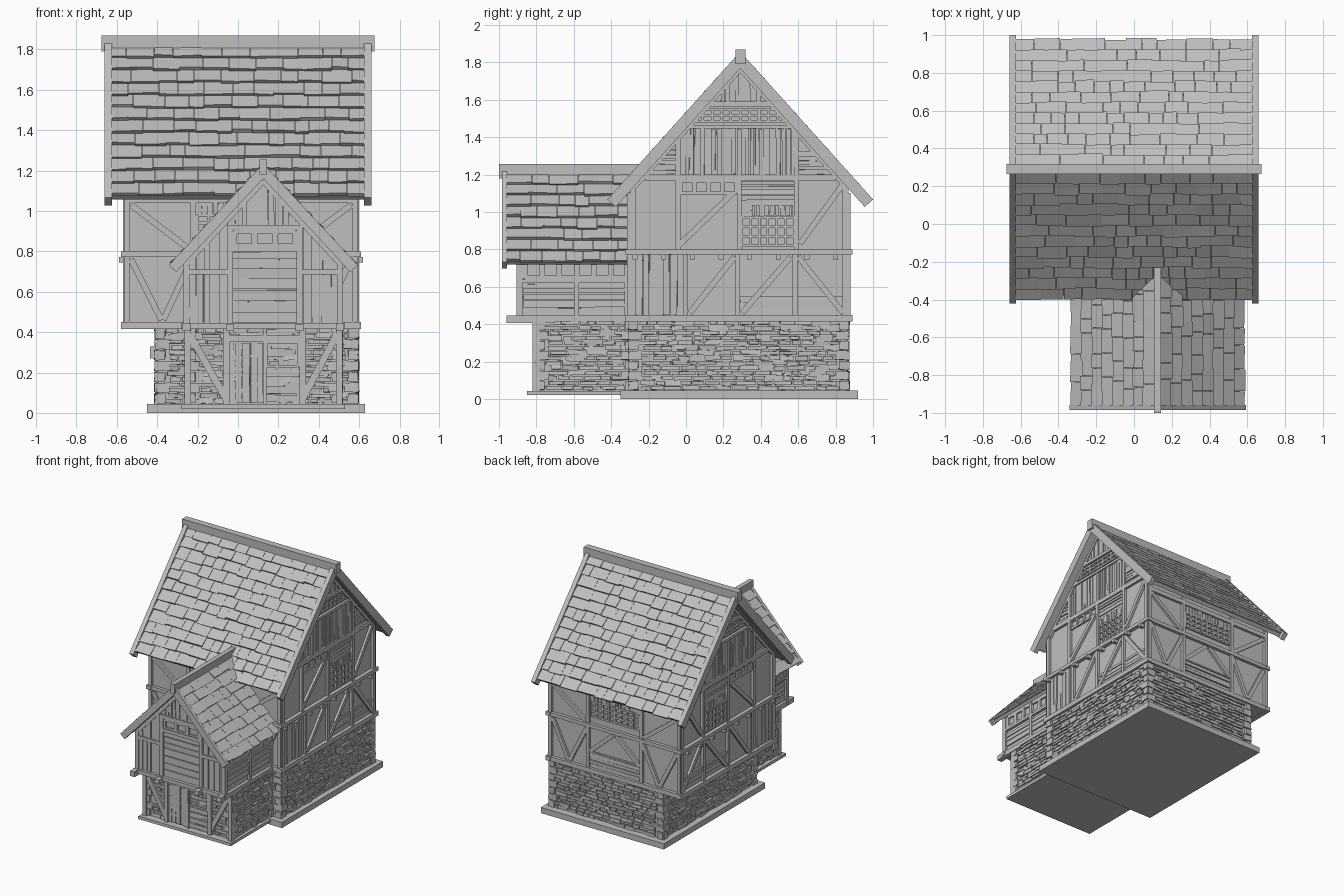
import bpy, bmesh, random
from mathutils import Vector

random.seed(4)
if "Cube" in bpy.data.objects:
    bpy.data.objects.remove(bpy.data.objects["Cube"], do_unlink=True)

grey = bpy.data.materials.new("plain_grey")
grey.use_nodes = True
colour = (0.52, 0.52, 0.52, 1)
grey.diffuse_color = colour
grey.node_tree.nodes["Principled BSDF"].inputs["Base Color"].default_value = colour

X, Y, Z = Vector((1, 0, 0)), Vector((0, 1, 0)), Vector((0, 0, 1))
parts = {}
rnd = random.uniform


def solid(name, low, high):
    """Closed prism between two matching outlines, added to the named part."""
    bm = parts.setdefault(name, bmesh.new())
    a = [bm.verts.new(p) for p in low]
    b = [bm.verts.new(p) for p in high]
    bm.faces.new(a[::-1])
    bm.faces.new(b)
    for i in range(len(a)):
        j = (i + 1) % len(a)
        bm.faces.new((a[i], a[j], b[j], b[i]))


class Plane:
    """Working plane with u, v and outward n axes; an optional gable clips slats."""

    def __init__(self, origin, u, v, n, gable=None):
        self.o, self.u, self.v, self.n = Vector(origin), u, v.normalized(), n.normalized()
        self.gable = gable

    def at(self, u, v, d):
        return self.o + self.u * u + self.v * v + self.n * d

    def prism(self, name, pts, d0, d1, jitter=0):
        j = lambda: rnd(-jitter, jitter)
        solid(name, [self.at(u, v, d0) for u, v in pts],
              [self.at(u + j(), v + j(), d1 + j()) for u, v in pts])

    def box(self, name, u0, u1, v0, v1, d0=-0.01, d1=0.02, jitter=0):
        self.prism(name, [(u0, v0), (u1, v0), (u1, v1), (u0, v1)], d0, d1, jitter)

    def beam(self, name, u0, v0, u1, v1, w=0.03, d=0.018):
        run = Vector((u1 - u0, v1 - v0)).normalized()
        s = Vector((-run.y, run.x)) * w / 2
        self.prism(name, [(u0 + s.x, v0 + s.y), (u0 - s.x, v0 - s.y),
                          (u1 - s.x, v1 - s.y), (u1 + s.x, v1 + s.y)], -0.01, d)

    def slats(self, name, u0, u1, v0, v1, w=0.026, upright=True):
        """Uneven boards with dark gaps, trimmed under the gable."""
        c, apex, slope = self.gable or (0, 99, 1)
        roof = lambda u: min(v1, apex - slope * abs(u - c))
        t, end = (u0, u1) if upright else (v0, v1)
        while t < end - 0.006:
            s = min(t + w * rnd(0.8, 1.25), end)
            a, b, d = t + rnd(0.001, 0.004), s - rnd(0.001, 0.004), rnd(0.004, 0.014)
            if upright:
                pts = [(a, v0), (b, v0), (b, roof(b)), (a, roof(a))]
                ok = min(roof(a), roof(b)) > v0 + 0.005
            else:
                half = (apex - b) / slope
                p, q = max(u0, c - half), min(u1, c + half)
                pts = [(p, a), (q, a), (q, b), (p, b)]
                ok = q > p + 0.005
            if ok:
                self.prism(name, pts, -0.01, d, 0.0015)
            t = s

    def window(self, name, u0, u1, v0, v1, nu, nv, w=0.014):
        for i in range(nu + 1):
            u = u0 + (u1 - u0) * i / nu
            self.box(name, u - w / 2, u + w / 2, v0, v1, d1=0.015)
        for i in range(nv + 1):
            v = v0 + (v1 - v0) * i / nv
            self.box(name, u0, u1, v - w / 2, v + w / 2, d1=0.013)

    def stones(self, name, u0, u1, v0, v1, rows=14):
        """Coursed rubble with larger corner stones."""
        h = (v1 - v0) / rows
        for r in range(rows):
            u, z = u0 + rnd(0.03, 0.07), v0 + r * h
            while u < u1 - 0.05:
                e = min(u + rnd(0.04, 0.11), u1 - 0.035)
                self.box(name, u + 0.003, e - 0.003, z + rnd(0.002, 0.005),
                         z + h - rnd(0.001, 0.005), -0.01, rnd(0.006, 0.018), 0.003)
                u = e
        for r in range(rows // 2):
            z, q = v0 + 2 * r * h, 0.035 + 0.02 * (r % 2)
            for a, b in ((u0 - 0.014, u0 + q), (u1 - q, u1 + 0.014)):
                self.box(name, a, b, z + 0.003, z + 2 * h - 0.003, -0.01, 0.018, 0.003)

    def tiles(self, name, u0, u1, length, rows):
        """Overlapping shingles; v runs down the slope."""
        step = length / rows
        for r in range(rows):
            u = u0
            while u < u1 - 0.01:
                e = min(u + rnd(0.07, 0.16), u1)
                if u1 - e < 0.05:
                    e = u1
                a, b = r * step, (r + 1) * step + rnd(0, 0.012)
                lift = rnd(0.02, 0.027)
                low = [self.at(u + .001, a, -.005), self.at(e - .001, a, -.005),
                       self.at(e - .001, b, 0.006), self.at(u + .001, b, 0.006)]
                high = [self.at(u + .001, a, 0.006), self.at(e - .001, a, 0.006),
                        self.at(e - .001, b + rnd(-.004, .004), lift),
                        self.at(u + .001, b + rnd(-.004, .004), lift)]
                solid(name, low, high)
                u = e


ground = Plane((0, 0, 0), X, Y, Z)

# Plinths, stone cores and coursed stonework
ground.box("main_plinth", -0.45, 0.63, -0.35, 0.92, 0, 0.045)
ground.box("porch_plinth", -0.28, 0.53, -0.85, -0.3, 0.02, 0.043)
ground.box("main_stone_core", -0.395, 0.58, -0.29, 0.855, 0.03, 0.43)
ground.box("porch_stone_core", -0.245, 0.5, -0.79, -0.2, 0.03, 0.43)
for off, u, n, a, b in ((-0.29, X, -Y, -0.395, 0.58), (0.855, X, Y, -0.395, 0.58),
                        (0.58, Y, X, -0.29, 0.855), (-0.395, Y, -X, -0.29, 0.855)):
    axis = Y if u == X else X
    Plane(axis * off, u, Z, n).stones("main_stones", a, b, 0.045, 0.42)
for off, u, n, a, b in ((-0.79, X, -Y, -0.245, 0.5), (0.5, Y, X, -0.79, -0.29),
                        (-0.245, Y, -X, -0.79, -0.29)):
    axis = Y if u == X else X
    Plane(axis * off, u, Z, n).stones("porch_stones", a, b, 0.045, 0.42)
Plane((-0.395, 0, 0), Y, Z, -X).box("stone_bracket", 0.1, 0.2, 0.27, 0.33, d1=0.04)

# Timber-framed bodies, extruded from gable profiles
main_gable, porch_gable = (0.29, 1.785, 1.113), (0.125, 1.165, 1.075)
right = Plane((0.58, 0, 0), Y, Z, X, main_gable)
left = Plane((-0.55, 0, 0), Y, Z, -X, main_gable)
front = Plane((0, -0.295, 0), X, Z, -Y)
back = Plane((0, 0.86, 0), X, Z, Y)
porch_front = Plane((0, -0.885, 0), X, Z, -Y, porch_gable)
porch_right = Plane((0.5, 0, 0), Y, Z, X)
porch_left = Plane((-0.25, 0, 0), Y, Z, -X)
right.prism("main_plaster", [(-0.295, 0.42), (0.86, 0.42), (0.86, 1.15), (0.29, 1.785), (-0.295, 1.15)], -1.13, 0)
porch_front.prism("porch_plaster", [(-0.25, 0.42), (0.5, 0.42), (0.5, 0.762), (0.125, 1.165), (-0.25, 0.762)], -0.6, 0)

# Gable ends of the main house
for g in (right, left):
    n = "gable_timbers"
    for z0, z1, d in ((0.415, 0.45, 0.03), (0.772, 0.8, 0.03)):
        g.box(n, -0.325, 0.89, z0, z1, d1=d)
    g.box(n, -0.22, 0.8, 1.165, 1.2)
    g.box(n, -0.03, 0.6, 1.445, 1.465)
    g.box(n, 0.12, 0.46, 1.565, 1.59)
    for u in (-0.3, 0.838):
        g.box(n, u, u + 0.03, 0.44, 1.15)
    for u in (-0.055, 0.272, 0.578):
        g.box(n, u, u + 0.025, 0.8, 1.44)
    for u in (-0.015, 0.265, 0.57):
        g.box(n, u, u + 0.025, 0.45, 0.775)
    for line in ((-0.04, 0.82, 0.25, 1.1), (0.61, 0.83, 0.84, 1.15), (0.02, 0.46, 0.26, 0.76),
                 (0.3, 0.46, 0.56, 0.76), (0.6, 0.76, 0.84, 0.46)):
        g.beam(n, *line)
    for s in (-1, 1):
        g.beam(n, 0.29, 1.77, 0.29 + s * 0.57, 1.135, 0.035)
    for i in range(8):
        u = -0.285 + i * 0.153
        g.box("gable_joists", u, u + 0.026, 0.745, 0.772, d1=0.04)
    n = "gable_boards"
    g.slats(n, -0.03, 0.58, 1.2, 1.445)
    g.slats(n, 0.1, 0.48, 1.59, 1.76)
    g.slats(n, -0.25, -0.055, 1.2, 1.44, upright=False)
    g.slats(n, 0.603, 0.83, 1.2, 1.44, upright=False)
    g.slats(n, 0.297, 0.578, 1.06, 1.165, upright=False)
    g.slats(n, -0.27, -0.015, 0.45, 0.772, 0.035)
    g.slats(n, 0.29, 0.84, 0.45, 0.57, 0.03, upright=False)
    g.slats(n, 0.3, 0.575, 0.98, 1.035)
    n = "gable_windows"
    g.window(n, 0.04, 0.54, 1.485, 1.55, 10, 2)
    g.window(n, -0.03, 0.27, 1.1, 1.165, 4, 1, 0.02)
    g.window(n, 0.297, 0.578, 0.82, 0.97, 6, 3)

# Long front and back walls
for w in (front, back):
    n = "long_wall_timbers"
    for z0, z1 in ((0.415, 0.45), (0.772, 0.8)):
        w.box(n, -0.58, 0.61, z0, z1, d1=0.025)
    w.box(n, -0.56, 0.59, 1.04, 1.075)
    for u in (-0.565, -0.235, 0.235, 0.565):
        w.box(n, u, u + 0.028, 0.44, 1.1)
    for line in ((-0.53, 1.03, -0.24, 0.81), (0.56, 1.03, 0.27, 0.81), (-0.53, 0.76, -0.38, 0.46),
                 (-0.37, 0.46, -0.23, 0.76), (0.56, 0.76, 0.42, 0.46), (0.41, 0.46, 0.26, 0.76)):
        w.beam(n, *line)
    w.slats("long_wall_boards", -0.207, 0.235, 0.985, 1.04)
    w.window("long_wall_window", -0.2, 0.23, 0.86, 0.98, 8, 3)
for s in ((-0.2, 0.58, 0.0, 0.76), (0.23, 0.58, 0.03, 0.76)):
    back.beam("long_wall_timbers", *s)
back.slats("long_wall_boards", -0.207, 0.235, 0.45, 0.58, 0.03, upright=False)

# Porch upper storey
n = "porch_timbers"
porch_front.box(n, -0.28, 0.53, 0.415, 0.445, d1=0.03)
for u in (-0.27, -0.055, 0.29, 0.49):
    porch_front.box(n, u, u + 0.03, 0.44, 0.75 if abs(u - 0.12) > 0.3 else 0.93)
    ground.box("porch_joists", u - 0.005, u + 0.035, -0.96, -0.7, 0.405, 0.44)
for a, b, z in ((-0.25, -0.05, 0.685), (0.31, 0.5, 0.685), (-0.05, 0.31, 0.905), (-0.03, 0.29, 0.8)):
    porch_front.box(n, a, b, z, z + 0.026)
for s in (-1, 1):
    porch_front.beam(n, 0.125, 1.15, 0.125 + s * 0.38, 0.742, 0.03)
n = "porch_boards"
porch_front.slats(n, -0.245, -0.05, 0.44, 1.0, 0.04)
porch_front.slats(n, 0.32, 0.495, 0.44, 1.0, 0.04)
porch_front.slats(n, -0.025, 0.29, 0.445, 0.8, 0.05, upright=False)
porch_front.slats(n, -0.05, 0.31, 0.93, 1.16, 0.032)
porch_front.window("porch_panes", -0.02, 0.285, 0.825, 0.9, 3, 1, 0.028)
for p in (porch_right, porch_left):
    p.box("porch_timbers", -0.96, -0.29, 0.415, 0.445, d1=0.025)
    p.box("porch_timbers", -0.89, -0.29, 0.62, 0.64)
    for u in (-0.9, -0.6, -0.33):
        p.box("porch_timbers", u, u + 0.027, 0.44, 0.76)
    p.slats("porch_boards", -0.87, -0.3, 0.45, 0.615, 0.035, upright=False)
    p.window("porch_panes", -0.86, -0.31, 0.645, 0.735, 6, 1, 0.03)

# Porch ground floor: door, hatch, posts and braces
entry = Plane((0, -0.79, 0), X, Z, -Y)
entry.box("entry_panel", -0.07, 0.33, 0.045, 0.42, d1=0.008)
door = Plane((0, -0.8, 0), X, Z, -Y)
door.slats("door_planks", -0.045, 0.125, 0.05, 0.345, 0.035)
door.slats("entry_boards", 0.14, 0.305, 0.05, 0.22, 0.05, upright=False)
door.window("entry_window", 0.14, 0.3, 0.23, 0.35, 1, 1)
for u in (-0.265, -0.075, 0.125, 0.305, 0.485):
    entry.box("entry_timbers", u, u + (0.015 if u == 0.125 else 0.032), 0.043, 0.42, d1=0.03)
entry.box("entry_timbers", -0.06, 0.32, 0.35, 0.385, d1=0.028)
entry.beam("entry_timbers", -0.24, 0.39, -0.06, 0.07, 0.035, 0.026)
entry.beam("entry_timbers", 0.49, 0.39, 0.32, 0.07, 0.035, 0.026)

# Roofs: slabs, shingles, bargeboards and ridge beams
for s in (-1, 1):
    m = Plane((0, 0.29, 1.82), X, Vector((0, s, -1.113)), Vector((0, s * 1.113, 1)))
    m.box("main_roof_slab", -0.64, 0.64, 0, 1.0, -0.03, 0)
    m.tiles("main_roof_tiles", -0.625, 0.625, 1.0, 12)
    for u in (-0.66, 0.625):
        m.box("main_bargeboards", u, u + 0.035, 0, 1.035, -0.035, 0.025)
    p = Plane((0.125, 0, 1.205), Y, Vector((s, 0, -1.075)), Vector((s * 1.075, 0, 1)))
    p.box("porch_roof_slab", -0.965, -0.22, 0, 0.64, -0.025, 0)
    p.tiles("porch_roof_tiles", -0.96, -0.2, 0.645, 8)
    p.box("porch_bargeboards", -0.985, -0.958, 0, 0.665, -0.03, 0.02)
ground.box("main_ridge_beam", -0.675, 0.675, 0.264, 0.318, 1.79, 1.868)
ground.box("porch_ridge_beam", 0.107, 0.143, -1.0, -0.2, 1.18, 1.255)

for name, bm in parts.items():
    bmesh.ops.recalc_face_normals(bm, faces=bm.faces)
    mesh = bpy.data.meshes.new(name)
    bm.to_mesh(mesh)
    bm.free()
    mesh.materials.append(grey)
    bpy.context.collection.objects.link(bpy.data.objects.new(name, mesh))
